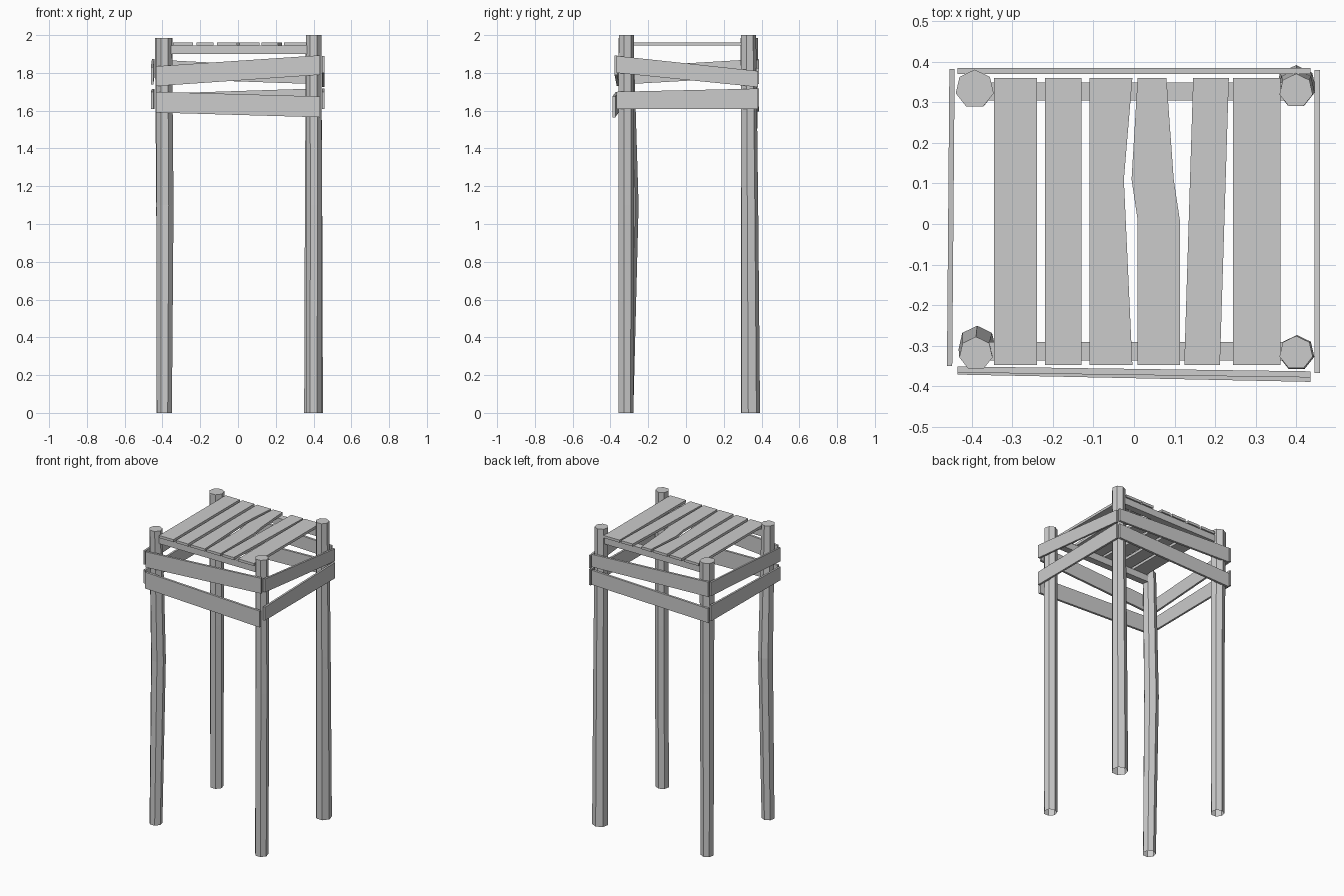
import bpy, bmesh, math

cube = bpy.data.objects.get("Cube")
if cube:
    bpy.data.objects.remove(cube, do_unlink=True)

wood = bpy.data.materials.new("grey_wood")
wood.use_nodes = True
GREY = (0.6, 0.6, 0.6, 1)
wood.diffuse_color = GREY
wood.node_tree.nodes["Principled BSDF"].inputs["Base Color"].default_value = GREY


def finish(name, bm):
    bmesh.ops.recalc_face_normals(bm, faces=bm.faces)
    mesh = bpy.data.meshes.new(name)
    bm.to_mesh(mesh)
    bm.free()
    mesh.materials.append(wood)
    obj = bpy.data.objects.new(name, mesh)
    bpy.context.collection.objects.link(obj)


def loft(name, rings, cap_start=True):
    """Skin a chain of equal-sized point rings."""
    bm = bmesh.new()
    loops = [[bm.verts.new(p) for p in ring] for ring in rings]
    n = len(loops[0])
    for a, b in zip(loops, loops[1:]):
        for i in range(n):
            j = (i + 1) % n
            bm.faces.new((a[i], a[j], b[j], b[i]))
    if cap_start:
        bm.faces.new(loops[0])
    bm.faces.new(loops[-1])
    finish(name, bm)


def leg(name, *sections):
    """Uneven seven-sided pole, open underneath; sections are z, x, y, radius."""
    rings = []
    for z, x, y, r in sections:
        angles = [math.pi / 2 + math.tau * i / 7 for i in range(7)]
        rings.append([(x + r * math.cos(a), y + r * math.sin(a), z) for a in angles])
    loft(name, rings, cap_start=False)


def rail(name, start, end, thick=0.015, along_x=True):
    """Crooked board; each end is (x, y, z bottom, z top)."""
    t = thick / 2
    dx, dy = (0, t) if along_x else (t, 0)
    rings = []
    for x, y, low, high in (start, end):
        rings.append([(x - dx, y - dy, low), (x + dx, y + dy, low),
                      (x + dx, y + dy, high), (x - dx, y - dy, high)])
    loft(name, rings)


def slat(name, *sections):
    """Seat board running front to back; sections are y, left x, right x."""
    low, high = 1.945, 1.962
    loft(name, [[(a, y, low), (b, y, low), (b, y, high), (a, y, high)]
                for y, a, b in sections])


# Legs
leg("front_right_leg", (0, -0.39, -0.32, 0.041), (1.1, -0.387, -0.298, 0.047),
    (1.985, -0.39, -0.32, 0.042))
leg("front_left_leg", (0, 0.40, -0.32, 0.042), (1.1, 0.402, -0.318, 0.044),
    (2.0, 0.40, -0.318, 0.042))
leg("back_right_leg", (0, -0.39, 0.33, 0.042), (1.1, -0.39, 0.33, 0.044),
    (1.985, -0.393, 0.333, 0.048))
leg("back_left_leg", (0, 0.40, 0.341, 0.051), (1.1, 0.40, 0.335, 0.047),
    (2.0, 0.40, 0.329, 0.042))

# Side boards, two on each side
rail("front_upper_board", (-0.435, -0.359, 1.73, 1.835), (0.435, -0.371, 1.79, 1.893))
rail("front_lower_board", (-0.435, -0.364, 1.59, 1.70), (0.435, -0.382, 1.565, 1.675))
rail("back_upper_board", (-0.435, 0.378, 1.77, 1.87), (0.435, 0.378, 1.74, 1.825))
rail("back_lower_board", (-0.435, 0.378, 1.595, 1.69), (0.435, 0.378, 1.62, 1.718))
rail("left_upper_board", (0.452, -0.368, 1.80, 1.89), (0.452, 0.38, 1.725, 1.81),
     0.013, False)
rail("left_lower_board", (0.452, -0.368, 1.61, 1.70), (0.452, 0.38, 1.61, 1.717),
     0.013, False)
rail("right_upper_board", (-0.455, -0.35, 1.738, 1.83), (-0.449, 0.383, 1.78, 1.873),
     0.013, False)
rail("right_lower_board", (-0.455, -0.35, 1.61, 1.70), (-0.449, 0.383, 1.61, 1.715),
     0.013, False)

# Crosspieces under the seat
for name, y in (("front_crosspiece", -0.314), ("back_crosspiece", 0.327)):
    rail(name, (-0.36, y, 1.90, 1.945), (0.37, y, 1.90, 1.945), 0.045)

# Seat slats
F, B = -0.348, 0.36
slat("seat_slat_1", (F, -0.345, -0.239), (B, -0.345, -0.239))
slat("seat_slat_2", (F, -0.22, -0.13), (B, -0.22, -0.13))
slat("seat_slat_3", (F, -0.11, -0.004), (0.11, -0.11, -0.025), (B, -0.11, -0.004))
slat("seat_slat_4", (F, 0.009, 0.113), (0.01, 0.009, 0.113),
     (0.11, -0.006, 0.098), (B, 0.009, 0.08))
slat("seat_slat_5", (F, 0.124, 0.212), (B, 0.146, 0.234))
slat("seat_slat_6", (F, 0.244, 0.362), (B, 0.244, 0.362))
